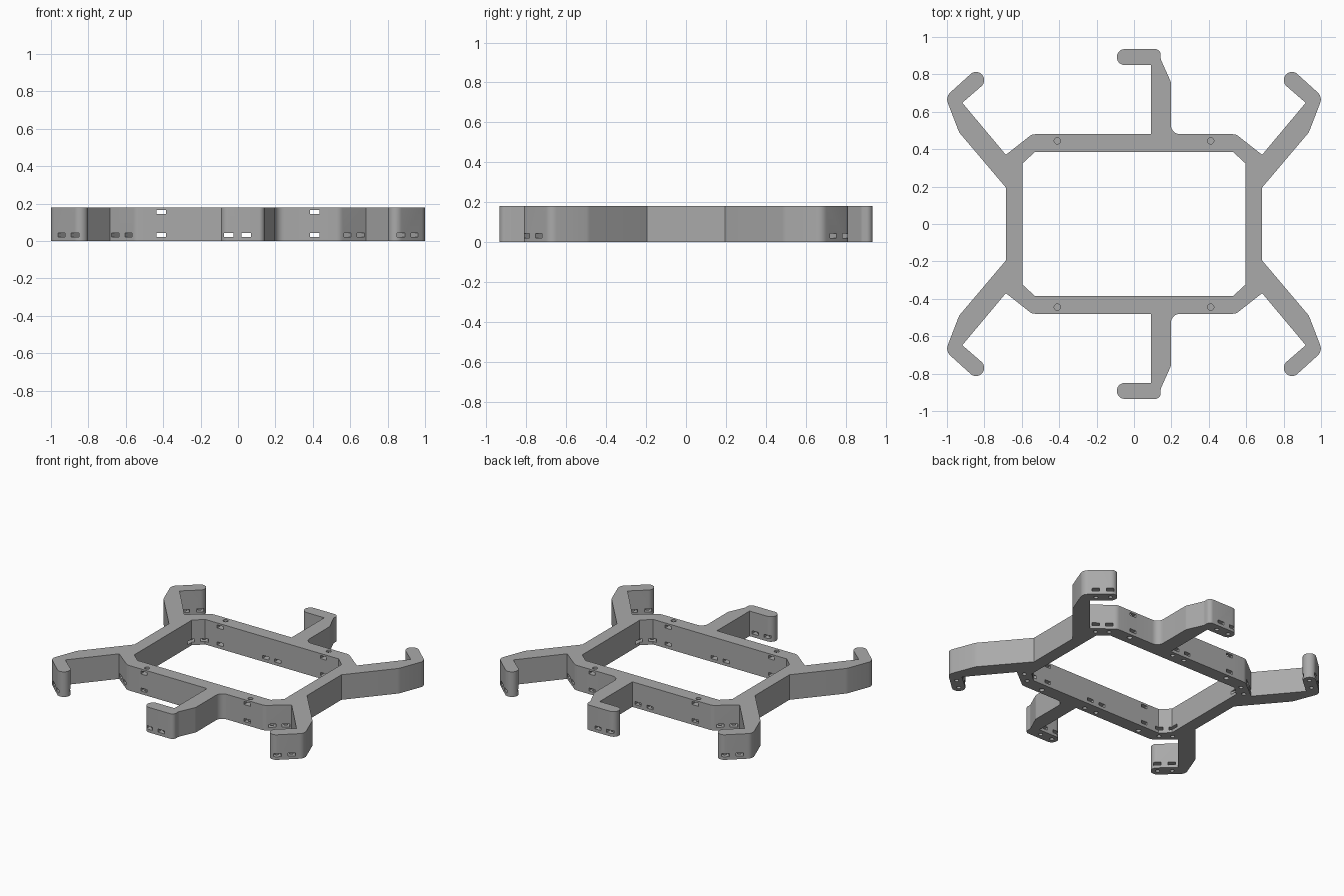
import bpy, bmesh
from math import radians, atan2, tan, ceil
from mathutils import Vector, Matrix

HEIGHT = 0.18
SLOT_LOW, SLOT_HIGH = 0.033, 0.155

cube = bpy.data.objects.get("Cube")
if cube:
    bpy.data.objects.remove(cube, do_unlink=True)

grey = bpy.data.materials.new("plain grey")
grey.use_nodes = True
COLOUR = (0.4, 0.4, 0.4, 1)
grey.diffuse_color = COLOUR
grey.node_tree.nodes["Principled BSDF"].inputs["Base Color"].default_value = COLOUR


def mirror_x(points):
    return [(-x, y, r) for x, y, r in reversed(points)]


def mirror_y(points):
    return [(x, -y, r) for x, y, r in reversed(points)]


def rounded(points):
    """Replace each (x, y, radius) corner of a closed profile with an arc."""
    out = []
    for i, (x, y, r) in enumerate(points):
        p = Vector((x, y))
        if r == 0:
            out.append(p)
            continue
        a = (Vector(points[i - 1][:2]) - p).normalized()
        b = (Vector(points[(i + 1) % len(points)][:2]) - p).normalized()
        half = a.angle(b) / 2
        centre = p + (a + b).normalized() * r / abs(Vector((1, 0)).cross(
            Vector((1, tan(half))).normalized()))
        start = p + a * (r / tan(half)) - centre
        end = p + b * (r / tan(half)) - centre
        sweep = atan2(start.cross(end), start.dot(end))
        steps = max(2, ceil(abs(sweep) / radians(12)))
        for k in range(steps + 1):
            out.append(centre + Matrix.Rotation(sweep * k / steps, 2) @ start)
    return out


def make_object(name, bm):
    mesh = bpy.data.meshes.new(name)
    bmesh.ops.recalc_face_normals(bm, faces=bm.faces)
    bm.to_mesh(mesh)
    bm.free()
    mesh.materials.append(grey)
    obj = bpy.data.objects.new(name, mesh)
    bpy.context.collection.objects.link(obj)
    return obj


# Outline: diagonal corner arm with its hook, then the middle arm
corner_arm = [(0.685, 0.195, 0), (0.935, 0.49, 0.06), (1.008, 0.68, 0.05),
              (0.841, 0.831, 0.043), (0.783, 0.765, 0.043),
              (0.918, 0.648, 0), (0.685, 0.37, 0), (0.545, 0.48, 0.05)]
middle_arm = [(0.197, 0.48, 0.05), (0.197, 0.76, 0.03), (0.143, 0.88, 0.03),
              (0.143, 0.935, 0.03), (-0.092, 0.935, 0.042),
              (-0.092, 0.85, 0.042), (0.09, 0.85, 0), (0.09, 0.48, 0)]
back_half = corner_arm + middle_arm + mirror_x(corner_arm)
outline = back_half + mirror_y(back_half)

# Rectangular opening with cut corners
opening_corner = [(0.595, 0.325, 0), (0.53, 0.385, 0)]
opening_half = opening_corner + mirror_x(opening_corner)
opening = opening_half + mirror_y(opening_half)

# Frame body, filled between both profiles and raised
bm = bmesh.new()
for loop in (rounded(outline), rounded(opening)):
    verts = [bm.verts.new((p.x, p.y, 0)) for p in loop]
    for i, v in enumerate(verts):
        bm.edges.new((verts[i - 1], v))
bmesh.ops.triangle_fill(bm, use_beauty=True, edges=bm.edges[:])
raised = bmesh.ops.extrude_face_region(bm, geom=bm.faces[:])
bmesh.ops.translate(bm, vec=(0, 0, HEIGHT), verts=[
    g for g in raised["geom"] if isinstance(g, bmesh.types.BMVert)])
frame = make_object("armed_frame", bm)

slots, holes = bmesh.new(), bmesh.new()


def cut_slot(x, y, z, length, angle=0):
    matrix = (Matrix.Translation((x, y, z)) @ Matrix.Rotation(angle, 4, "Z")
              @ Matrix.Diagonal((0.05, length, 0.022, 1)))
    bmesh.ops.create_cube(slots, size=1, matrix=matrix)


def cut_hole(x, y, z0, z1, radius):
    bmesh.ops.create_cone(
        holes, cap_ends=True, segments=20, radius1=radius, radius2=radius,
        depth=z1 - z0, matrix=Matrix.Translation((x, y, (z0 + z1) / 2)))


# Slots running straight through both long rails and the middle hooks
for x in (-0.41, 0.41):
    for z in (SLOT_LOW, SLOT_HIGH):
        cut_slot(x, 0, z, 2.2)
for x in (-0.05, 0.045):
    cut_slot(x, 0, SLOT_LOW, 2.2)

# Screw holes meeting the slots
for side in (-1, 1):
    for x in (-0.41, 0.41):
        cut_hole(x, side * 0.445, SLOT_HIGH, HEIGHT + 0.02, 0.017)
        cut_hole(x, side * 0.445, -0.02, SLOT_LOW, 0.017)
    for x in (-0.05, 0.045):
        cut_hole(x, side * 0.445, -0.02, SLOT_LOW, 0.014)
        cut_hole(x, side * 0.892, -0.02, SLOT_LOW, 0.014)

# Slots and holes of the frame corners and the corner hooks
for sx in (-1, 1):
    for sy in (-1, 1):
        for x, y, length, angle in ((0.56, 0.415, 0.22, -38), (0.63, 0.36, 0.22, -38),
                                    (0.845, 0.768, 0.13, -42), (0.915, 0.705, 0.13, -42)):
            cut_slot(sx * x, sy * y, SLOT_LOW, length, radians(angle) * sx * sy)
            cut_hole(sx * x, sy * y, -0.02, SLOT_LOW, 0.014)

# Cut the openings into the frame
for name, cutter_mesh in (("slot_cutter", slots), ("hole_cutter", holes)):
    cutter = make_object(name, cutter_mesh)
    cutter.hide_render = True
    cutter.hide_set(True)
    cutter.display_type = "WIRE"
    cut = frame.modifiers.new(name, "BOOLEAN")
    cut.operation = "DIFFERENCE"
    cut.solver = "EXACT"
    cut.object = cutter

# Apply the cuts, then smooth the rounded walls only
bpy.ops.object.select_all(action="DESELECT")
frame.select_set(True)
bpy.context.view_layer.objects.active = frame
for modifier in list(frame.modifiers):
    bpy.ops.object.modifier_apply(modifier=modifier.name)
for helper in ("slot_cutter", "hole_cutter"):
    bpy.data.objects.remove(bpy.data.objects[helper], do_unlink=True)
bpy.ops.object.shade_smooth_by_angle(angle=radians(25))
